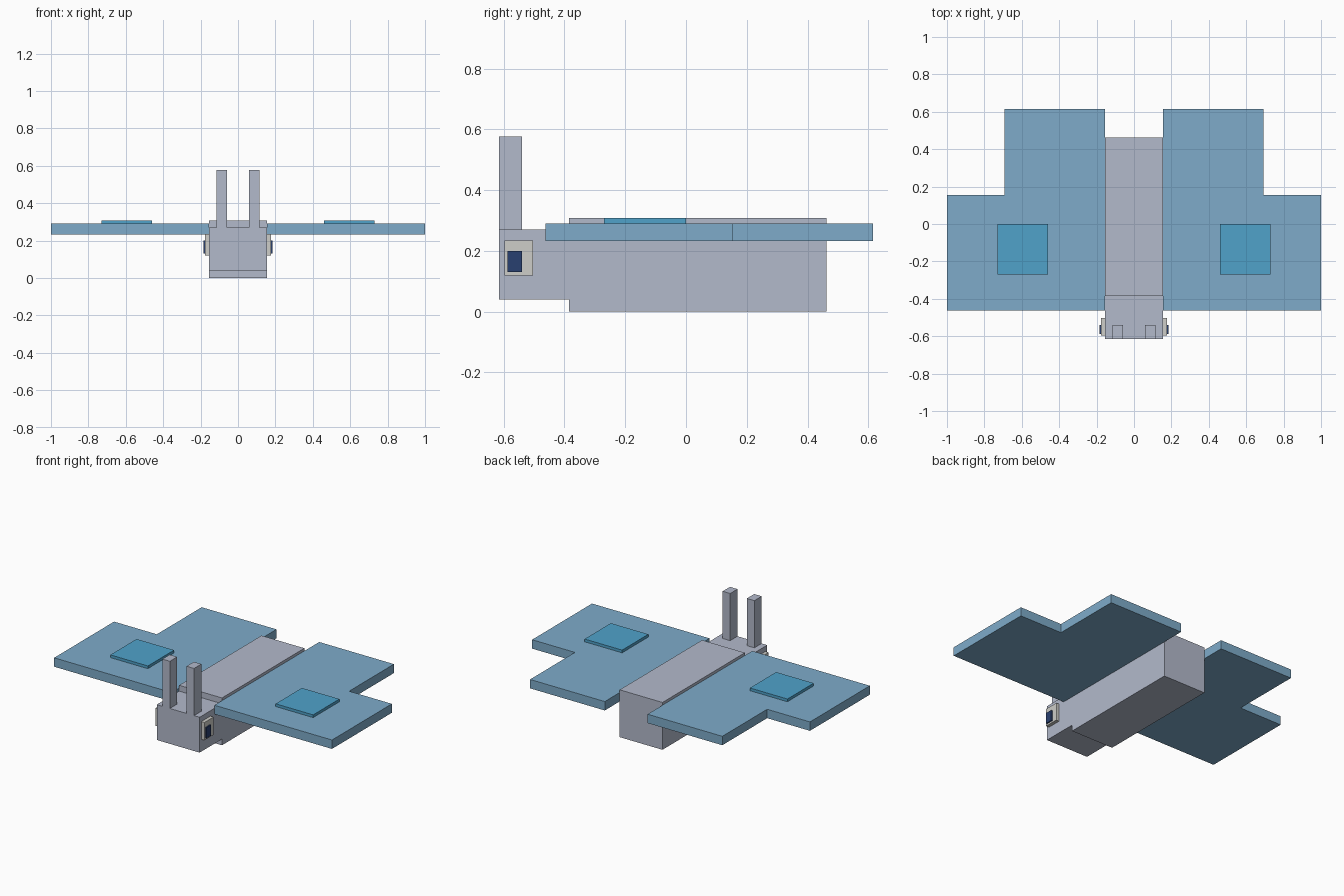
import bpy
import bmesh

cube = bpy.data.objects.get("Cube")
if cube:
    bpy.data.objects.remove(cube, do_unlink=True)


def material(name, rgb):
    mat = bpy.data.materials.new(name)
    mat.use_nodes = True
    mat.diffuse_color = (*rgb, 1)
    mat.node_tree.nodes["Principled BSDF"].inputs["Base Color"].default_value = (*rgb, 1)
    return mat


GREY = material("lavender_grey", (0.45, 0.49, 0.60))
BLUE = material("wing_blue", (0.21, 0.41, 0.59))
BRIGHT = material("spot_blue", (0.08, 0.36, 0.59))
WHITE = material("eye_white", (0.61, 0.61, 0.58))
NAVY = material("pupil_navy", (0.022, 0.05, 0.16))


def prism(name, outline, low, high, mat):
    """Extrude an x-y outline from z = low to z = high."""
    bm = bmesh.new()
    base = bm.faces.new([bm.verts.new((x, y, low)) for x, y in outline])
    top = bmesh.ops.extrude_face_region(bm, geom=[base])["geom"]
    for v in top:
        if isinstance(v, bmesh.types.BMVert):
            v.co.z = high
    bmesh.ops.recalc_face_normals(bm, faces=bm.faces)
    mesh = bpy.data.meshes.new(name)
    bm.to_mesh(mesh)
    bm.free()
    mesh.materials.append(mat)
    obj = bpy.data.objects.new(name, mesh)
    bpy.context.collection.objects.link(obj)
    return obj


def box(name, xs, ys, zs, mat):
    (a, b), (c, d) = xs, ys
    return prism(name, [(a, c), (b, c), (b, d), (a, d)], *zs, mat)


# Body and head
HALF = 0.154
box("body", (-HALF, HALF), (-0.385, 0.462), (0, 0.308), GREY)
box("head", (-HALF, HALF), (-0.615, -0.385), (0.04, 0.27), GREY)

# Paired parts
for side, s in (("left", 1), ("right", -1)):
    def span(a, b):
        return sorted((s * a, s * b))

    # Stepped wing with a raised spot
    wing = [(HALF, -0.462), (1, -0.462), (1, 0.154),
            (0.692, 0.154), (0.692, 0.615), (HALF, 0.615)]
    prism(side + "_wing", [(s * x, y) for x, y in wing], 0.232, 0.29, BLUE)
    box(side + "_wing_spot", span(0.46, 0.73), (-0.27, 0), (0.28, 0.308), BRIGHT)

    # Antenna
    box(side + "_antenna", span(0.06, 0.114), (-0.615, -0.54), (0.26, 0.577), GREY)

    # Eye and pupil
    box(side + "_eye", span(0.15, 0.176), (-0.597, -0.503), (0.119, 0.235), WHITE)
    box(side + "_pupil", span(0.17, 0.184), (-0.587, -0.54), (0.13, 0.2), NAVY)
